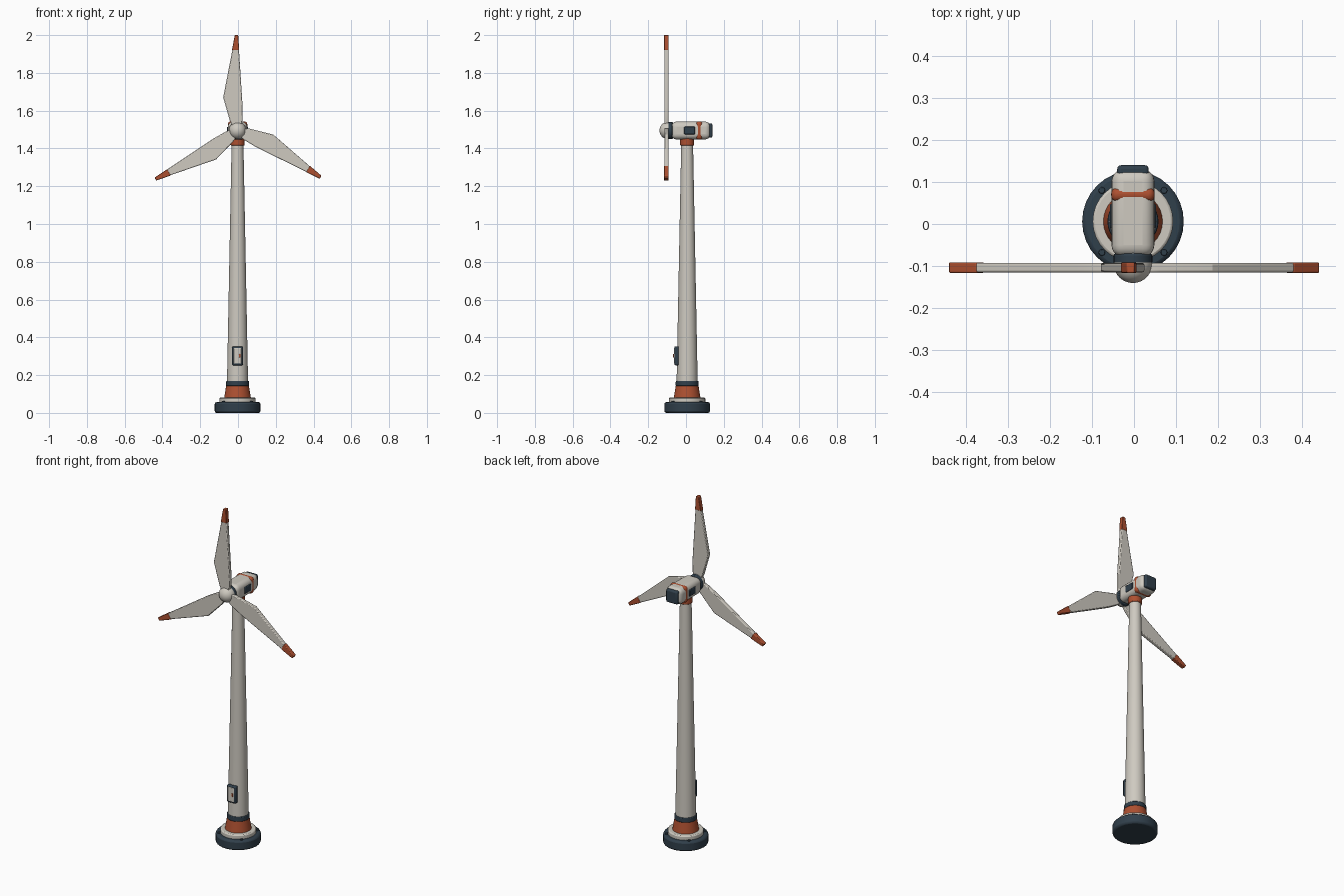
import bpy, bmesh, math
from mathutils import Matrix, Vector

if "Cube" in bpy.data.objects:
    bpy.data.objects.remove(bpy.data.objects["Cube"])

X0, Y0 = -0.0025, 0.006      # tower axis
HZ = 1.495                   # rotor and nacelle height
ROTOR_Y = -0.104


def material(name, rgb):
    m = bpy.data.materials.new(name)
    m.diffuse_color = (*rgb, 1)
    m.use_nodes = True
    m.node_tree.nodes["Principled BSDF"].inputs["Base Color"].default_value = m.diffuse_color
    return m


CREAM = material("cream", (0.62, 0.59, 0.53))
DARK = material("slate", (0.03, 0.05, 0.07))
RED = material("rust_red", (0.42, 0.08, 0.03))


def finish(bm, name, mat, bevel=0, segments=2, angle=35):
    bmesh.ops.recalc_face_normals(bm, faces=bm.faces)
    me = bpy.data.meshes.new(name)
    bm.to_mesh(me)
    bm.free()
    ob = bpy.data.objects.new(name, me)
    bpy.context.collection.objects.link(ob)
    me.materials.append(mat)
    if bevel:
        mod = ob.modifiers.new("bevel", 'BEVEL')
        mod.width, mod.segments = bevel, segments
        mod.limit_method, mod.angle_limit = 'ANGLE', math.radians(30)
    bpy.ops.object.select_all(action='DESELECT')
    ob.select_set(True)
    bpy.context.view_layer.objects.active = ob
    bpy.ops.object.shade_smooth_by_angle(angle=math.radians(angle))
    return ob


def cone(name, mat, r1, r2, z1, z2, bevel=0, at=(X0, Y0), sides=32):
    bm = bmesh.new()
    bmesh.ops.create_cone(bm, cap_ends=True, segments=sides, radius1=r1, radius2=r2,
                          depth=z2 - z1,
                          matrix=Matrix.Translation((*at, (z1 + z2) / 2)))
    return finish(bm, name, mat, bevel)


def box(name, mat, center, size, bevel=0, segments=2):
    bm = bmesh.new()
    bmesh.ops.create_cube(bm, size=1, matrix=Matrix.Translation(center) @
                          Matrix.Diagonal((*size, 1)))
    return finish(bm, name, mat, bevel, segments)


def plate(name, mat, outline, thickness, turn, bevel):
    # flat outline (x, radius) in the rotor plane, turned about the rotor axis
    bm = bmesh.new()
    face = bm.faces.new([bm.verts.new((x, -thickness / 2, r)) for x, r in outline])
    new = bmesh.ops.extrude_face_region(bm, geom=[face])["geom"]
    bmesh.ops.translate(bm, vec=Vector((0, thickness, 0)),
                        verts=[g for g in new if isinstance(g, bmesh.types.BMVert)])
    bm.transform(Matrix.Translation((X0, ROTOR_Y, HZ)) @ Matrix.Rotation(turn, 4, 'Y'))
    return finish(bm, name, mat, bevel, 2, 25)


# foundation and tower
cone("foundation", DARK, 0.121, 0.121, 0, 0.057, 0.01)
cone("plinth", CREAM, 0.096, 0.096, 0.05, 0.081, 0.006)
cone("base_collar", RED, 0.071, 0.06, 0.078, 0.145, 0.003)
cone("base_ring", DARK, 0.061, 0.06, 0.142, 0.17, 0.004)
cone("tower", CREAM, 0.057, 0.031, 0.1, 1.44)
cone("yaw_collar", RED, 0.037, 0.037, 1.415, 1.456, 0.005)

# foundation bolts
for sx in (-1, 1):
    for sy in (-1, 1):
        cone("foundation_bolt", DARK, 0.008, 0.008, 0.05, 0.063, 0.002,
             (X0 + sx * 0.074, Y0 + sy * 0.074), 12)

# service door
box("door_frame", DARK, (X0, -0.05, 0.302), (0.058, 0.024, 0.1), 0.006)
box("door_panel", CREAM, (X0, -0.055, 0.302), (0.042, 0.018, 0.084), 0.003)
box("door_handle", RED, (X0 + 0.012, -0.064, 0.302), (0.008, 0.008, 0.02), 0.002)

# nacelle with band, rear cap and side vents
box("nacelle", CREAM, (X0, 0.026, HZ), (0.102, 0.208, 0.094), 0.028, 5)
box("nacelle_band", RED, (X0, 0.07, HZ), (0.1035, 0.034, 0.0955), 0.015, 4)
box("rear_cap", DARK, (X0, 0.1225, HZ), (0.075, 0.035, 0.076), 0.009, 3)
for s in (-1, 1):
    box("side_vent", DARK, (X0 + s * 0.049, 0.019, HZ), (0.012, 0.058, 0.04), 0.004)

# hub ring and rounded spinner
bm = bmesh.new()
bmesh.ops.create_cone(bm, cap_ends=True, segments=32, radius1=0.046, radius2=0.046,
                      depth=0.026, matrix=Matrix.Translation((X0, -0.083, HZ)) @
                      Matrix.Rotation(math.pi / 2, 4, 'X'))
finish(bm, "hub_ring", DARK, 0.005)
bm = bmesh.new()
bmesh.ops.create_uvsphere(bm, u_segments=32, v_segments=16, radius=0.046,
                          matrix=Matrix.Translation((X0, -0.0945, HZ)) @
                          Matrix.Rotation(math.pi / 2, 4, 'X'))
finish(bm, "spinner", CREAM, 0, 2, 60)

# three blades with painted tips
BLADE = [(-0.028, 0.025), (0.02, 0.025), (0.026, 0.055), (0.027, 0.125),
         (0.003, 0.5), (-0.013, 0.5), (-0.076, 0.175), (-0.04, 0.05)]
TIP = [(0.009, 0.425), (0.0035, 0.505), (-0.0145, 0.505), (-0.0295, 0.425)]
for i in range(3):
    turn = i * math.tau / 3
    plate("blade", CREAM, BLADE, 0.022, turn, 0.004)
    plate("blade_tip", RED, TIP, 0.025, turn, 0.003)
